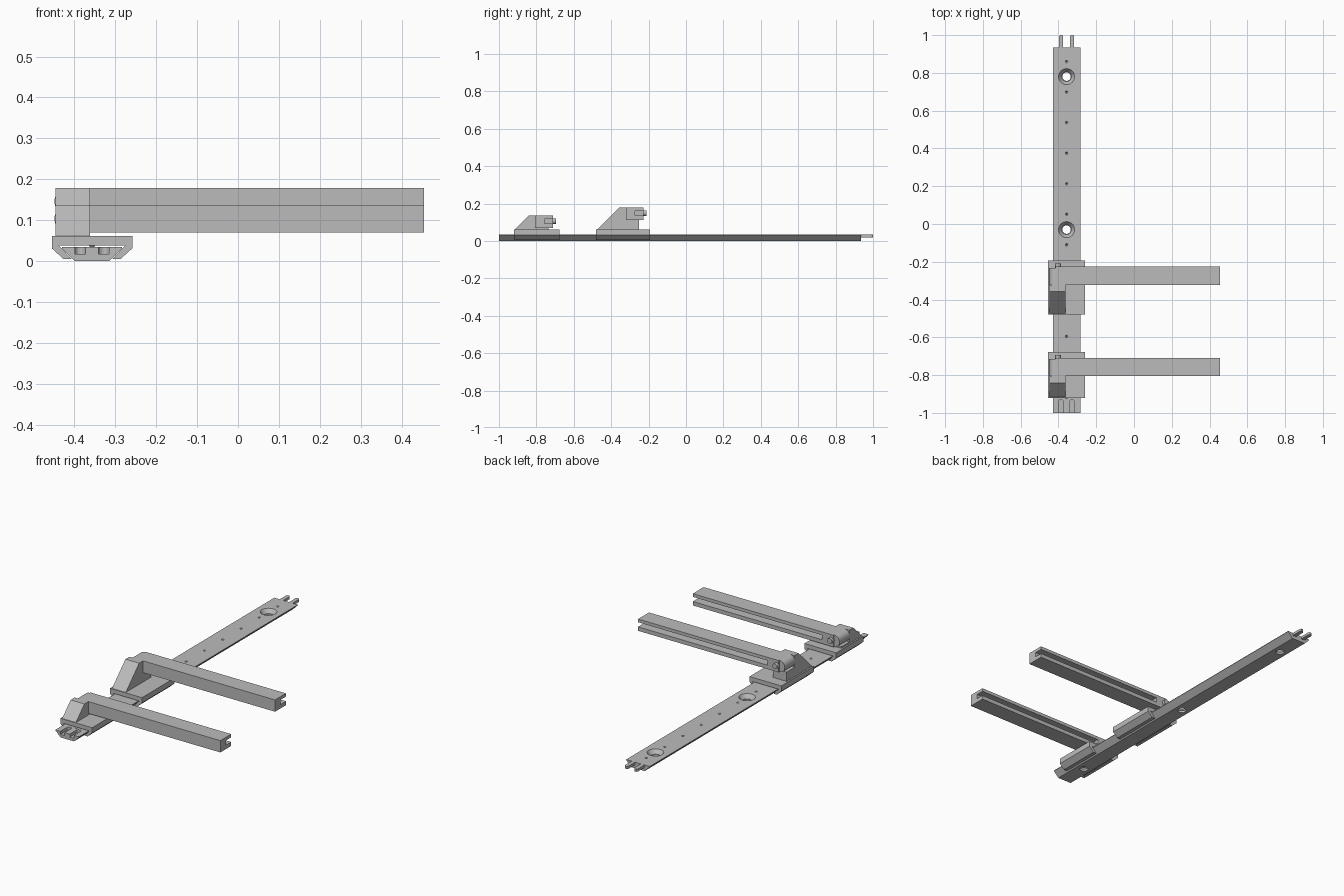
import bpy, bmesh, math
from mathutils import Matrix, Vector

cube = bpy.data.objects.get("Cube")
if cube:
    bpy.data.objects.remove(cube)

grey = bpy.data.materials.new("matte grey")
grey.use_nodes = True
tint = (0.5, 0.5, 0.5, 1)
grey.diffuse_color = tint
grey.node_tree.nodes["Principled BSDF"].inputs["Base Color"].default_value = tint

CX = -0.357      # rail centre line
RAIL_TOP = 0.034


def finish(name, bm):
    bmesh.ops.recalc_face_normals(bm, faces=bm.faces)
    mesh = bpy.data.meshes.new(name)
    bm.to_mesh(mesh)
    bm.free()
    obj = bpy.data.objects.new(name, mesh)
    bpy.context.collection.objects.link(obj)
    mesh.materials.append(grey)
    return obj


def prism(name, points, offset):
    """Extrude a closed outline along an offset."""
    bm = bmesh.new()
    face = bm.faces.new([bm.verts.new(p) for p in points])
    out = bmesh.ops.extrude_face_region(bm, geom=[face])
    verts = [v for v in out["geom"] if isinstance(v, bmesh.types.BMVert)]
    bmesh.ops.translate(bm, verts=verts, vec=offset)
    return finish(name, bm)


def box(name, x, y, z):
    outline = [(x[0], y[0], z[0]), (x[1], y[0], z[0]), (x[1], y[1], z[0]), (x[0], y[1], z[0])]
    return prism(name, outline, (0, 0, z[1] - z[0]))


def cone(name, start, end, r1, r2, sides=32):
    """Cylinder or cone between two points."""
    a, b = Vector(start), Vector(end)
    turn = (b - a).to_track_quat("Z", "Y").to_matrix().to_4x4()
    bm = bmesh.new()
    bmesh.ops.create_cone(bm, cap_ends=True, segments=sides, radius1=r1, radius2=r2,
                          depth=(b - a).length, matrix=Matrix.Translation((a + b) / 2) @ turn)
    return finish(name, bm)


def smooth(obj):
    select(obj)
    bpy.ops.object.shade_smooth_by_angle(angle=math.radians(35))


def select(obj):
    bpy.ops.object.select_all(action="DESELECT")
    obj.select_set(True)
    bpy.context.view_layer.objects.active = obj


def cut(obj, cutters):
    for c in cutters:
        mod = obj.modifiers.new("cut", "BOOLEAN")
        mod.operation = "DIFFERENCE"
        mod.solver = "EXACT"
        mod.object = c
        select(obj)
        bpy.ops.object.modifier_apply(modifier=mod.name)
        bpy.data.objects.remove(c)


# Dovetail rail
section = [(-0.073, RAIL_TOP), (0.073, RAIL_TOP), (0.073, 0.031), (0.042, 0), (-0.042, 0), (-0.073, 0.031)]
rail = prism("dovetail_rail", [(CX + x, -1, z) for x, z in section], (0, 1.935, 0))

cutters = []
# Countersunk screw holes
for y in (0.78, -0.03, -0.84):
    cutters.append(cone("bore", (CX, y, -0.02), (CX, y, 0.06), 0.022, 0.022))
    cutters.append(cone("countersink", (CX, y, 0.012), (CX, y, 0.036), 0.026, 0.044))
# Detent dimples
for i in range(12):
    y = 0.86 - 0.1617 * i
    cutters.append(cone("dimple", (CX, y, 0.024), (CX, y, 0.036), 0.001, 0.008, 12))
# Joining slots at the front end
for s in (-1, 1):
    x = CX + s * 0.029
    cutters.append(box("slot", (x - 0.013, x + 0.013), (-1.05, -0.943), (0.017, 0.05)))
    cutters.append(cone("slot_end", (x, -0.943, 0.017), (x, -0.943, 0.051), 0.013, 0.013, 16))
cut(rail, cutters)

# Joining prongs at the back end
for side, s in (("right", -1), ("left", 1)):
    x = CX + s * 0.029
    outline = [(x - 0.011, 0.9, 0.019), (x + 0.011, 0.9, 0.019), (x + 0.011, 0.992, 0.019),
               (x + 0.006, 1, 0.019), (x - 0.006, 1, 0.019), (x - 0.011, 0.992, 0.019)]
    prism(side + "_joining_prong", outline, (0, 0, 0.0145))


def clamp_unit(name, y0, y1, arm_y, arm_z):
    """Slider, wedge bracket and slotted arm; arm_y is the arm's front, arm_z its underside."""
    arm_top, arm_back, mid = arm_z + 0.066, arm_y + 0.096, arm_z + 0.036
    # Slider wrapped around the rail
    half = [(0.0985, 0.061), (0.0985, 0.031), (0.07, 0.005), (0.05, 0.005), (0.081, 0.038)]
    loop = half + [(-x, z) for x, z in reversed(half)]
    prism(name + "_slider", [(CX + x, y0, z) for x, z in loop], (0, y1 - y0, 0))
    cone(name + "_detent", (CX, (y0 + y1) / 2, 0.04), (CX, (y0 + y1) / 2, 0.031), 0.01, 0.002, 12)

    # Wedge bracket and the ledge carrying the arm
    left, width = -0.447, 0.085
    crest = arm_y - 0.035
    wedge = [(crest - (arm_top - 0.06), 0.06), (crest, arm_top), (arm_y, arm_top), (arm_y, 0.06)]
    prism(name + "_wedge", [(left, y, z) for y, z in wedge], (width, 0, 0))
    box(name + "_ledge", (left, left + width), (arm_y - 0.005, arm_y + 0.07), (0.06, arm_z))

    # Arm with a groove along its back
    arm = box(name + "_arm", (-0.415, 0.455), (arm_y, arm_back), (arm_z, arm_top))
    cut(arm, [box("groove", (-0.345, 0.6), (arm_back - 0.046, arm_back + 0.1), (mid - 0.014, mid + 0.012))])

    # Rounded arm end and bolt
    zc = arm_z + 0.033
    smooth(cone(name + "_pivot_barrel", (-0.416, arm_y, zc), (-0.416, arm_back - 0.006, zc), 0.033, 0.033))
    smooth(cone(name + "_bolt", (-0.402, arm_y - 0.02, mid), (-0.402, arm_back + 0.016, mid), 0.015, 0.015))


clamp_unit("rear", -0.48, -0.192, -0.322, 0.113)
clamp_unit("front", -0.92, -0.677, -0.806, 0.07)
